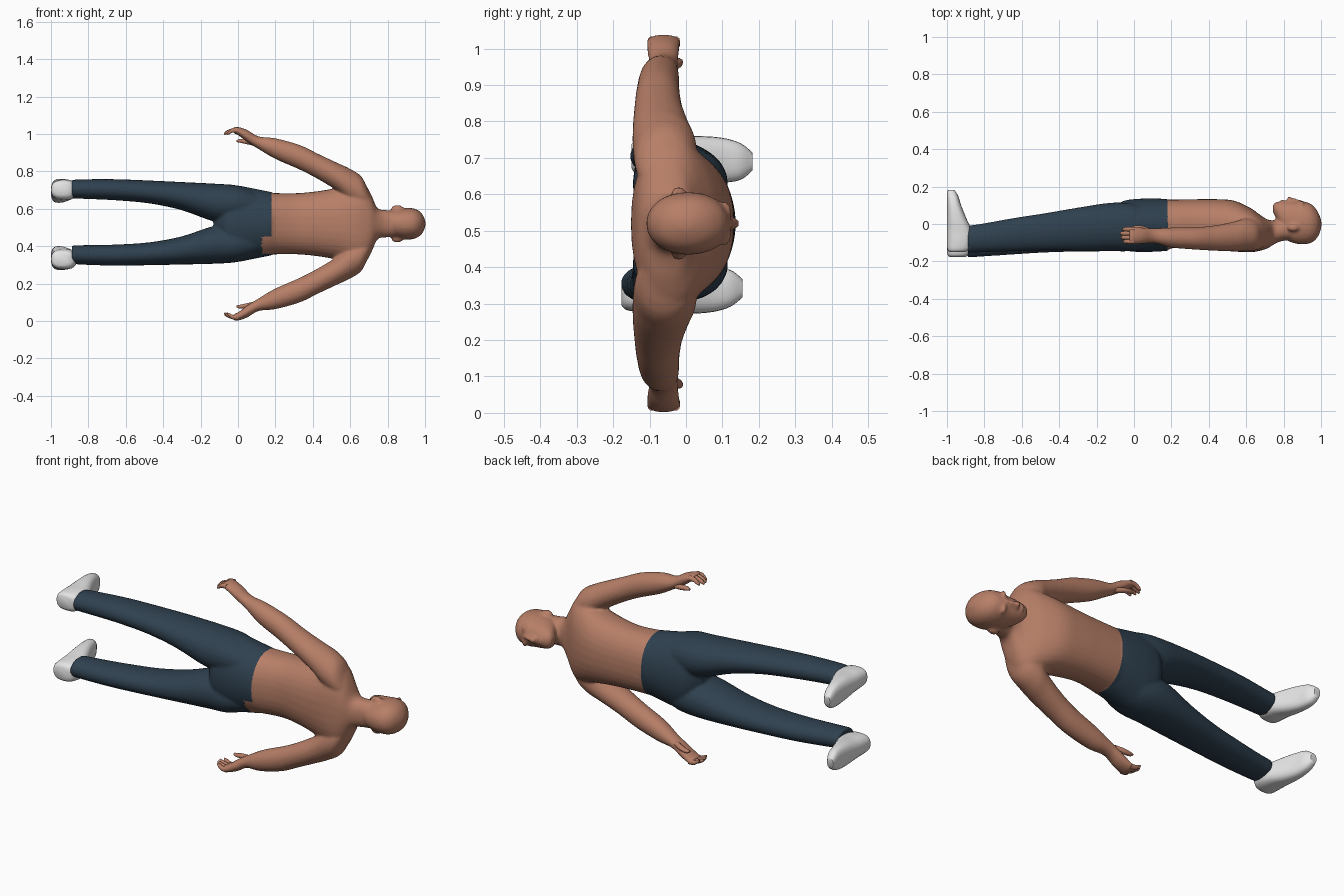
import bpy, bmesh, math
from mathutils import Vector

if "Cube" in bpy.data.objects:
    bpy.data.objects.remove(bpy.data.objects["Cube"])

MID = 0.52  # z of the body's plane of symmetry


def material(name, rgb):
    m = bpy.data.materials.new(name)
    m.use_nodes = True
    m.diffuse_color = (*rgb, 1)
    bsdf = next(n for n in m.node_tree.nodes if n.type == 'BSDF_PRINCIPLED')
    bsdf.inputs["Base Color"].default_value = (*rgb, 1)
    return m


skin = material("skin", (0.47, 0.21, 0.135))
navy = material("trouser navy", (0.028, 0.052, 0.078))
white = material("shoe white", (0.78, 0.78, 0.78))


def finish(bm, name, mat):
    bmesh.ops.recalc_face_normals(bm, faces=bm.faces)
    mesh = bpy.data.meshes.new(name)
    bm.to_mesh(mesh)
    bm.free()
    obj = bpy.data.objects.new(name, mesh)
    bpy.context.collection.objects.link(obj)
    mesh.materials.append(mat)
    bpy.ops.object.select_all(action='DESELECT')
    obj.select_set(True)
    bpy.context.view_layer.objects.active = obj
    bpy.ops.object.shade_smooth_by_angle(angle=math.radians(50))
    return obj


def spline(rows, steps=4):
    """Smooth the list of sections with a Catmull-Rom curve."""
    pts = [Vector(r) for r in rows]
    pts = [pts[0]] + pts + [pts[-1]]
    out = []
    for a, b, c, d in zip(pts, pts[1:], pts[2:], pts[3:]):
        for i in range(steps):
            t = i / steps
            out.append(0.5 * (2*b + (c - a)*t + (2*a - 5*b + 4*c - d)*t*t
                              + (3*b - a - 3*c + d)*t**3))
    return out + [pts[-1]]


def loft(name, mat, rows, along_y=False, power=2.0, sides=24):
    """Skin rounded sections given as (position, low, high, z low, z high)."""
    bm = bmesh.new()
    rings = []
    for p, lo, hi, zlo, zhi in spline(rows):
        ring = []
        for k in range(sides):
            a = 2 * math.pi * k / sides
            c, s = math.cos(a), math.sin(a)
            u = (lo + hi)/2 + (hi - lo)/2 * math.copysign(abs(c)**(2/power), c)
            z = (zlo + zhi)/2 + (zhi - zlo)/2 * math.copysign(abs(s)**(2/power), s)
            ring.append(bm.verts.new((u, p, z) if along_y else (p, u, z)))
        rings.append(ring)
    for r, q in zip(rings, rings[1:]):
        for k in range(sides):
            j = (k + 1) % sides
            bm.faces.new((r[k], r[j], q[j], q[k]))
    bm.faces.new(rings[0])
    bm.faces.new(rings[-1])
    return finish(bm, name, mat)


def centred(rows):
    return [(x, lo, hi, MID - w, MID + w) for x, lo, hi, w in rows]


def mirrored(rows):
    return [(p, lo, hi, 2*MID - b, 2*MID - a) for p, lo, hi, a, b in rows]


def blob(name, centre, size):
    bm = bmesh.new()
    bmesh.ops.create_uvsphere(bm, u_segments=16, v_segments=10, radius=1)
    bmesh.ops.scale(bm, vec=size, verts=bm.verts)
    bmesh.ops.translate(bm, vec=centre, verts=bm.verts)
    return finish(bm, name, skin)


def blend(objs, name, voxel):
    """Fuse overlapping parts into one smooth skin."""
    bpy.ops.object.select_all(action='DESELECT')
    for o in objs:
        o.select_set(True)
    body = objs[0]
    bpy.context.view_layer.objects.active = body
    bpy.ops.object.join()
    body.name = name
    remesh = body.modifiers.new("fuse", 'REMESH')
    remesh.mode = 'VOXEL'
    remesh.voxel_size = voxel
    remesh.use_smooth_shade = True
    relax = body.modifiers.new("relax", 'SMOOTH')
    relax.factor, relax.iterations = 0.5, 4
    for m in ("fuse", "relax"):
        bpy.ops.object.modifier_apply(modifier=m)
    return body


# Torso and neck
parts = [loft("torso", skin, centred([
    (0.16, -.140, .130, .165), (0.30, -.114, .132, .163), (0.42, -.126, .133, .173),
    (0.53, -.146, .126, .193), (0.62, -.151, .087, .222), (0.67, -.144, .052, .222),
    (0.71, -.132, .026, .160), (0.745, -.111, .019, .084), (0.79, -.091, .022, .073),
    (0.86, -.085, .030, .068)]), power=2.3, sides=32)]

# Head with facial features
parts.append(loft("head", skin, centred([
    (0.743, .062, .103, .020), (0.76, .030, .117, .044), (0.79, -.040, .122, .061),
    (0.82, -.087, .123, .072), (0.86, -.104, .121, .080), (0.90, -.109, .122, .086),
    (0.945, -.102, .108, .080), (0.977, -.077, .075, .061), (0.996, -.040, .036, .031),
    (1.002, -.015, .010, .010)]), power=2.1))
parts.append(loft("nose", skin, centred([
    (0.815, .095, .126, .014), (0.826, .095, .148, .020), (0.845, .095, .142, .014),
    (0.895, .095, .127, .011)]), sides=12))
parts.append(blob("lips", (0.795, .116, MID), (.012, .014, .028)))
for s in (1, -1):
    parts.append(blob("ear", (0.852, -.020, MID + s*.083), (.032, .021, .017)))
    parts.append(blob("brow", (0.897, .106, MID + s*.033), (.011, .020, .030)))

# Hips and trouser legs
parts.append(loft("hips", skin, centred([
    (0.18, -.144, .133, .169), (0.13, -.147, .136, .179), (0.06, -.150, .136, .193),
    (0.0, -.148, .133, .203), (-0.06, -.138, .122, .190), (-0.10, -.105, .090, .120),
    (-0.13, -.060, .045, .040)]), sides=48))
leg = [(0.10, -.120, .080, .54, .69), (0.0, -.144, .108, .533, .724),
       (-0.12, -.146, .114, .530, .734), (-0.30, -.142, .088, .592, .743),
       (-0.47, -.141, .059, .628, .751), (-0.65, -.146, .031, .645, .758),
       (-0.80, -.151, .004, .652, .758), (-0.888, -.154, -.009, .655, .755)]
# The right leg drifts slightly back and inward toward the ankle
right_leg = []
for x, lo, hi, a, b in mirrored(leg):
    t = max(0, -x - 0.12)
    right_leg.append((x, lo - .033*t, hi - .033*t, a + .026*t, b + .026*t))
parts.append(loft("left_leg", skin, leg, power=2.1))
parts.append(loft("right_leg", skin, right_leg, power=2.1))

# Arms
arm = [(0.71, -.110, -.035, .60, .66), (0.665, -.138, .015, .60, .766),
       (0.60, -.146, .030, .63, .813), (0.53, -.147, .012, .695, .846),
       (0.43, -.143, -.008, .757, .893), (0.33, -.137, -.017, .809, .941),
       (0.20, -.126, -.019, .866, .977), (0.11, -.103, -.023, .919, .987),
       (0.05, -.106, -.019, .956, 1.021), (0.0, -.109, -.015, .994, 1.038),
       (-0.025, -.106, -.017, 1.003, 1.037)]
parts.append(loft("left_arm", skin, arm))
parts.append(loft("right_arm", skin, mirrored(arm)))

# Fused body, coloured below the waist, with a patch of bare skin at the back
body = blend(parts, "body_and_trousers", 0.008)
body.data.materials.clear()
for m in (skin, navy):
    body.data.materials.append(m)
for f in body.data.polygons:
    c = f.center
    trousers = c.x < 0.18 and abs(c.z - MID) < 0.27
    patch = c.x > 0.128 and c.y < -0.04 and 0.36 < c.z < 0.45
    f.material_index = int(trousers and not patch)

# Thumbs and fingers
digits = {"thumb": [(0.09, -.060, -.025, .935, .965), (0.045, -.042, -.010, .945, .972),
                    (0.01, -.034, -.008, .953, .974), (-0.008, -.028, -.014, .956, .967)]}
for i, reach in enumerate((-.062, -.074, -.070, -.058)):
    y = -.028 - i * .022
    digits["finger_%d" % (i + 1)] = [
        (0.0, y - .012, y + .012, 1.006, 1.034), (-.03, y - .012, y + .012, 1.006, 1.031),
        (reach + .012, y - .011, y + .011, .998, 1.018),
        (reach, y - .006, y + .006, .995, 1.006)]
for digit, rows in digits.items():
    loft("left_" + digit, skin, rows, sides=10)
    loft("right_" + digit, skin, mirrored(rows), sides=10)

# Shoes
shoe = [(-.150, -.985, -.905, .672, .737), (-.135, -.998, -.876, .655, .750),
        (-.090, -1.0, -.862, .647, .756), (-.040, -1.0, -.866, .643, .757),
        (.030, -1.0, -.896, .634, .760), (.100, -1.0, -.924, .632, .755),
        (.150, -1.0, -.940, .640, .740), (.182, -.995, -.960, .665, .715)]
loft("left_shoe", white, shoe, along_y=True, power=2.6)
loft("right_shoe", white,
     [(p - .027, lo, hi, a - .008, b - .008) for p, lo, hi, a, b in mirrored(shoe)],
     along_y=True, power=2.6)
